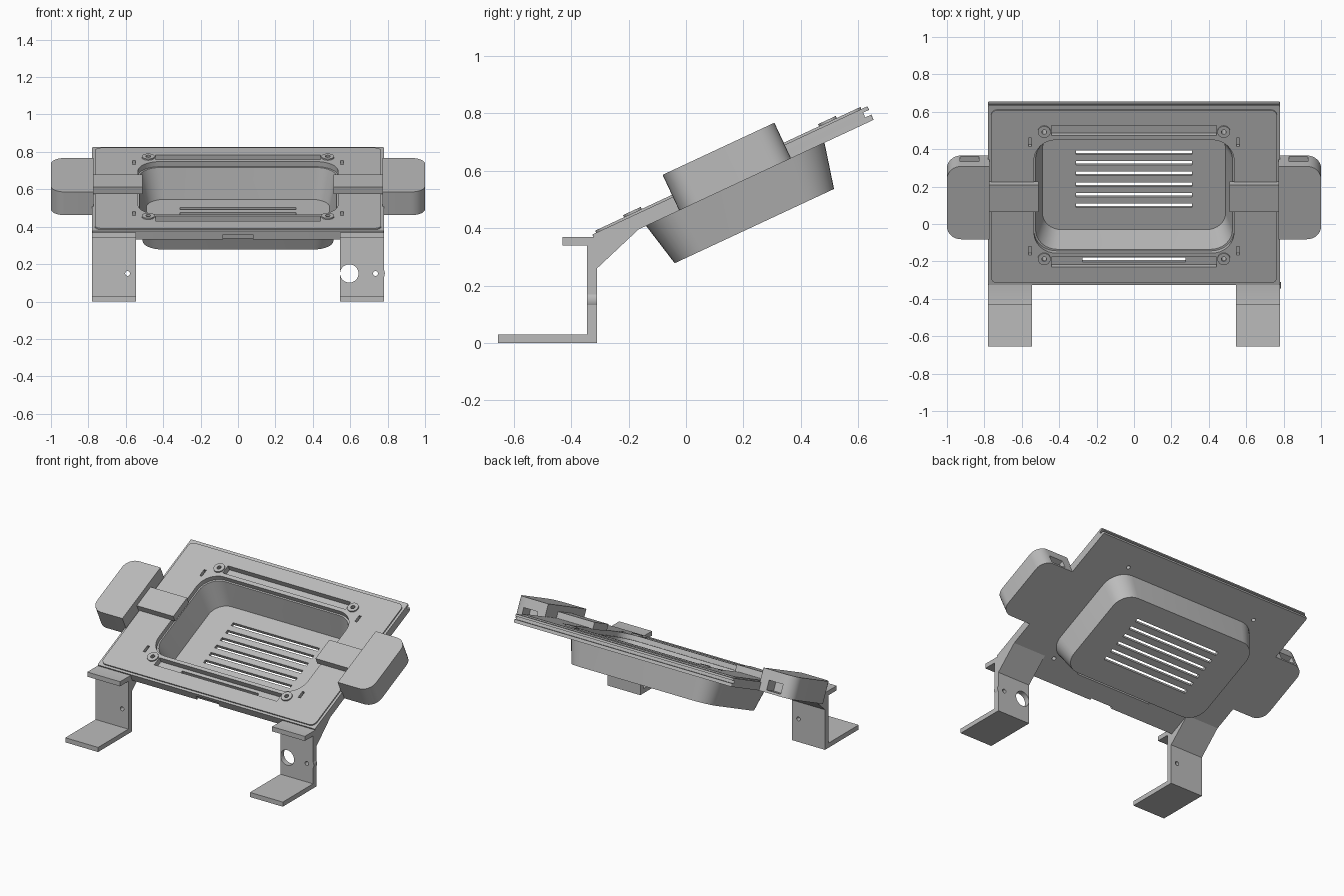
import bpy, bmesh, math
from mathutils import Matrix, Vector

old = bpy.data.objects.get("Cube")
if old:
    bpy.data.objects.remove(old, do_unlink=True)

grey = bpy.data.materials.new("plain_grey")
grey.use_nodes = True
grey.diffuse_color = (0.5, 0.5, 0.5, 1)
grey.node_tree.nodes["Principled BSDF"].inputs["Base Color"].default_value = (0.5, 0.5, 0.5, 1)

# Sloped frame of the tray plate, and a frame whose depth runs along -y
TILT = Matrix.Translation((0, -0.33, 0.385)) @ Matrix.Rotation(math.radians(25), 4, "X")
UPRIGHT = Matrix.Rotation(math.radians(90), 4, "X")
SEGMENTS = 8


def level(x0, x1, y0, y1, z, r_left=0, r_right=None):
    """Rounded rectangle at height z; left and right corners may differ."""
    r_right = r_left if r_right is None else r_right
    corners = [(x1, y1, -1, -1, r_right), (x0, y1, 1, -1, r_left),
               (x0, y0, 1, 1, r_left), (x1, y0, -1, 1, r_right)]
    loop = []
    for q, (x, y, sx, sy, r) in enumerate(corners):
        for i in range(SEGMENTS + 1):
            a = (q + i / SEGMENTS) * math.pi / 2
            loop.append(Vector((x + sx * r + r * math.cos(a), y + sy * r + r * math.sin(a), z)))
    return loop


def box(x0, x1, y0, y1, z0, z1, r=0):
    return [level(x0, x1, y0, y1, z, r) for z in (z0, z1)]


def disc(x, y, r, z0, z1):
    return box(x - r, x + r, y - r, y + r, z0, z1, r)


def finish(name, bm, frame):
    bmesh.ops.remove_doubles(bm, verts=bm.verts, dist=1e-5)
    bmesh.ops.recalc_face_normals(bm, faces=bm.faces)
    mesh = bpy.data.meshes.new(name)
    bm.to_mesh(mesh)
    bm.free()
    mesh.materials.append(grey)
    obj = bpy.data.objects.new(name, mesh)
    obj.matrix_world = frame
    bpy.context.collection.objects.link(obj)
    return obj


def loft(name, solids, frame=TILT):
    """Skin each stack of levels into a closed solid."""
    bm = bmesh.new()
    for levels in solids:
        rings = [[bm.verts.new(p) for p in lv] for lv in levels]
        for a, b in zip(rings, rings[1:]):
            for i in range(len(a)):
                j = (i + 1) % len(a)
                bm.faces.new((a[i], a[j], b[j], b[i]))
        bm.faces.new(rings[0][::-1])
        bm.faces.new(rings[-1])
    return finish(name, bm, frame)


def cut(obj, solids, frame=TILT):
    cutter = loft("cutter", solids, frame)
    cutter.hide_render = True
    mod = obj.modifiers.new("cut", "BOOLEAN")
    mod.operation, mod.solver, mod.object = "DIFFERENCE", "EXACT", cutter
    bpy.context.view_layer.objects.active = obj
    bpy.ops.object.modifier_apply(modifier=mod.name)
    bpy.data.objects.remove(cutter, do_unlink=True)


# Mounting plate with a stepped rim
plate = loft("mounting_plate", [[
    level(-0.78, 0.78, 0, 1.058, -0.06, 0.006),
    level(-0.78, 0.78, 0, 1.058, -0.008, 0.006),
    level(-0.765, 0.765, 0.015, 1.035, -0.008, 0.035),
    level(-0.765, 0.765, 0.015, 1.035, 0, 0.035)]])
bosses = [(x, u) for x in (-0.48, 0.48) for u in (0.16, 0.91)]
cut(plate, [box(-0.535, 0.535, 0.192, 0.86, -0.1, 0.05, 0.12)])
cut(plate, [box(-0.44, 0.44, u, u + 0.06, -0.035, 0.05) for u in (0.11, 0.885)])
cut(plate, [box(-0.275, 0.275, 0.125, 0.15, -0.1, 0.01),      # front slit
            box(-0.08, 0.08, -0.05, 0.012, -0.08, -0.03),     # front notch
            box(-0.9, 0.9, 1.035, 1.1, -0.04, -0.022)]        # back groove
    + [disc(x, u, 0.012, -0.1, 0.05) for x, u in bosses]
    + [box(s * 0.556 - 0.008, s * 0.556 + 0.008, u, u + 0.05, -0.03, 0.05)
       for s in (-1, 1) for u in (0.18, 0.82)])

# Screw bosses
rings = loft("screw_bosses", [disc(x, u, 0.034, -0.03, 0.008) for x, u in bosses])
cut(rings, [disc(x, u, 0.013, -0.1, 0.05) for x, u in bosses])

# Tapered tray with vent slots in its floor
tray = loft("tray", [[level(-0.51, 0.51, 0.218, 0.831, -0.22, 0.11),
                      level(-0.55, 0.55, 0.176, 0.876, -0.03, 0.13)]])
cut(tray, [[level(-0.49, 0.49, 0.238, 0.811, -0.2, 0.1),
            level(-0.535, 0.535, 0.192, 0.86, 0.01, 0.12)]])
vents = [0.38 + 0.0625 * i for i in range(6)]
cut(tray, [box(-0.31, 0.31, u - 0.012, u + 0.012, -0.3, -0.15) for u in vents])


def leg(name, x0, x1):
    """Bent bracket: foot, upright, shelf and brace under the plate."""
    profile = [(-0.655, 0), (-0.31, 0), (-0.31, 0.26), (-0.15, 0.41), (-0.32, 0.37),
               (-0.43, 0.37), (-0.43, 0.34), (-0.345, 0.34), (-0.345, 0.03), (-0.655, 0.03)]
    bm = bmesh.new()
    face = bm.faces.new([bm.verts.new((x0, y, z)) for y, z in profile])
    out = bmesh.ops.extrude_face_region(bm, geom=[face])
    moved = [g for g in out["geom"] if isinstance(g, bmesh.types.BMVert)]
    bmesh.ops.translate(bm, verts=moved, vec=(x1 - x0, 0, 0))
    return finish(name, bm, Matrix())


HOLE_Z = 0.15
for s, side in ((1, "left"), (-1, "right")):
    # Side pod with rounded outer corners and a port in its back face
    x0, x1 = sorted((s * 0.772, s * 1.0))
    radii = (0, 0.075) if s > 0 else (0.075, 0)
    pod = loft(side + "_pod", [[level(x0, x1, 0.31, 0.74, n, *radii) for n in (-0.06, 0.077)]])
    p0, p1 = sorted((s * 0.83, s * 0.93))
    cut(pod, [box(p0, p1, 0.66, 0.8, -0.045, 0.015)])
    # Arm reaching over the tray edge
    a0, a1 = sorted((s * 0.51, s * 0.78))
    loft(side + "_arm", [box(a0, a1, 0.455, 0.612, -0.003, 0.04)])
    # Leg
    l0, l1 = sorted((s * 0.545, s * 0.78))
    bracket = leg(side + "_leg", l0, l1)
    if s > 0:
        holes = [disc(0.595, HOLE_Z, 0.049, 0.2, 0.5), disc(0.735, HOLE_Z, 0.013, 0.2, 0.5)]
        bump = loft("left_leg_bump", [disc(0.747, HOLE_Z, 0.038, 0.311, 0.344)], UPRIGHT)
        cut(bump, holes[1:], UPRIGHT)
    else:
        holes = [disc(-0.59, HOLE_Z, 0.013, 0.2, 0.5)]
    cut(bracket, holes, UPRIGHT)

# Smooth the round corners, keep edges sharp
bpy.ops.object.select_all(action="DESELECT")
for obj in bpy.context.scene.objects:
    if obj.type == "MESH" and grey.name in obj.data.materials:
        obj.select_set(True)
        bpy.context.view_layer.objects.active = obj
bpy.ops.object.shade_smooth_by_angle(angle=math.radians(30))
